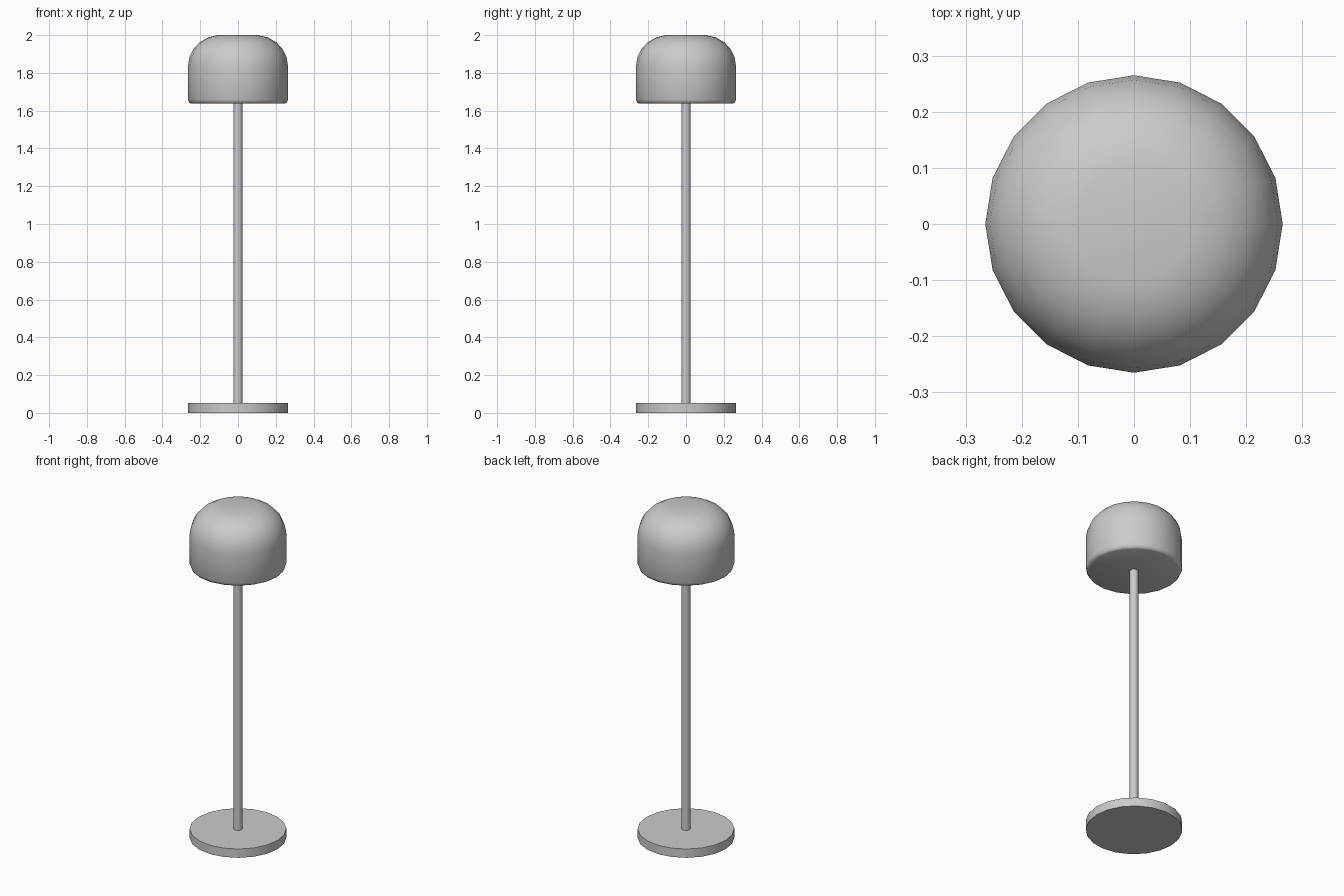
import bpy, bmesh
from math import cos, sin, pi, radians

if "Cube" in bpy.data.objects:
    bpy.data.objects.remove(bpy.data.objects["Cube"])

SIDES = 20


def turned(name, profile, sides=SIDES, angle=40):
    """Closed solid of revolution from (radius, z) rings, bottom to top."""
    bm = bmesh.new()
    rings = [[bm.verts.new((r * cos(2 * pi * i / sides), r * sin(2 * pi * i / sides), z))
              for i in range(sides)] for r, z in profile]
    for low, high in zip(rings, rings[1:]):
        for i in range(sides):
            j = (i + 1) % sides
            bm.faces.new((low[i], low[j], high[j], high[i]))
    bm.faces.new(rings[0][::-1])
    bm.faces.new(rings[-1])
    mesh = bpy.data.meshes.new(name)
    bm.to_mesh(mesh)
    bm.free()
    obj = bpy.data.objects.new(name, mesh)
    bpy.context.collection.objects.link(obj)
    bpy.ops.object.select_all(action='DESELECT')
    obj.select_set(True)
    bpy.context.view_layer.objects.active = obj
    bpy.ops.object.shade_smooth_by_angle(angle=radians(angle))
    return obj


# Flat round foot
turned("base", [(0.265, 0), (0.265, 0.053)])

# Slim pole
turned("pole", [(0.024, 0.053), (0.024, 1.637)])

# Domed shade: small rounded lower rim, large rounded shoulder
turned("shade", [(0.247, 1.637), (0.258, 1.642), (0.265, 1.658),
                 (0.265, 1.835), (0.257, 1.883), (0.236, 1.927),
                 (0.203, 1.962), (0.158, 1.988), (0.105, 2.0)], angle=60)
